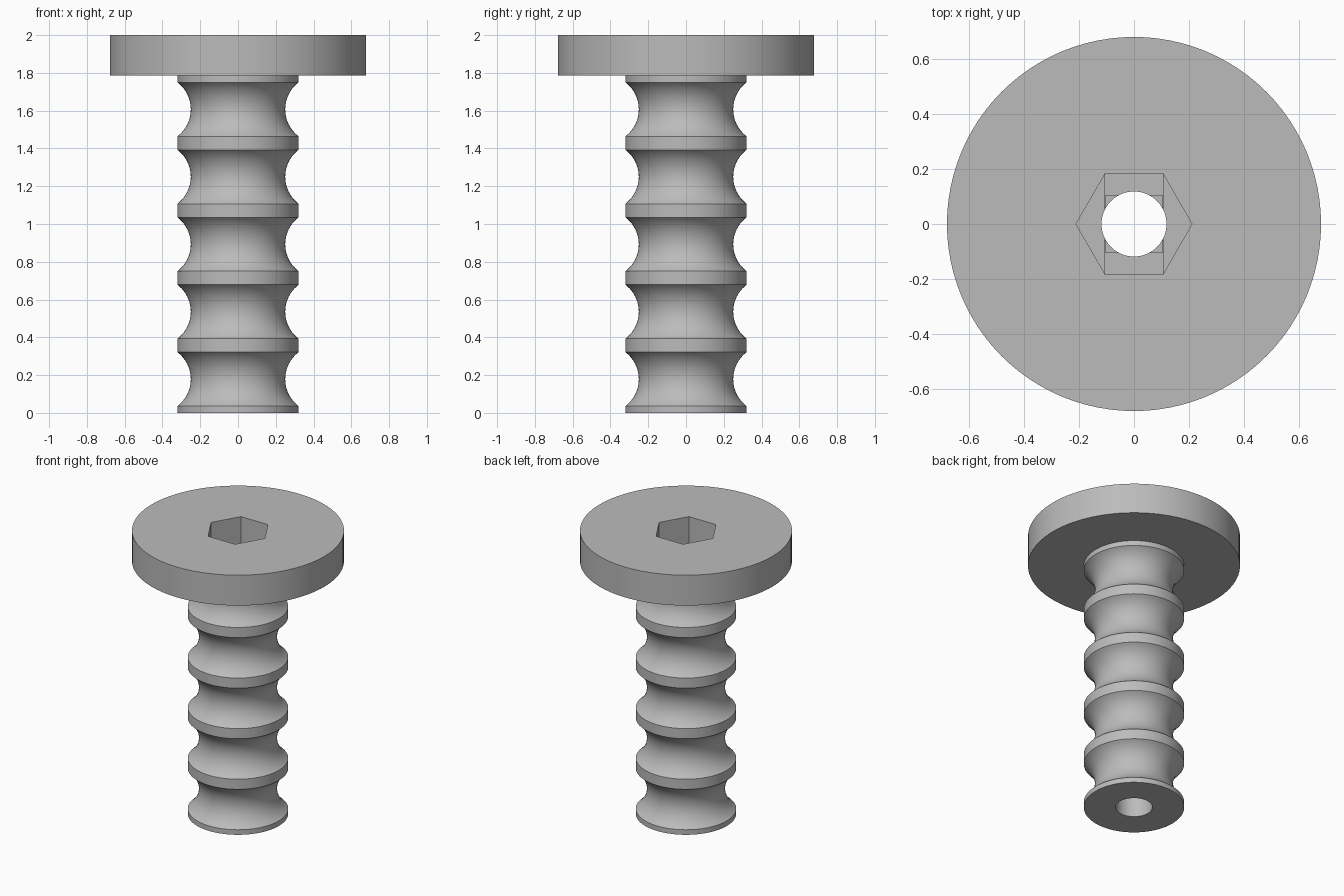
import bpy, bmesh, math
from mathutils import Matrix

cube = bpy.data.objects.get("Cube")
if cube:
    bpy.data.objects.remove(cube, do_unlink=True)

MM = 1 / 28                      # one design unit
HEAD_R, SHAFT_R, BORE_R = 19, 9, 3.3
SHAFT_TOP, TOP, PITCH = 50, 56, 10
GROOVE_R, GROOVE_AXIS = 5, 12
SOCKET_FLOOR, LAYER = 50.7, 0.3
HEX_FLAT = 5.1
HEX_POINT = HEX_FLAT / math.cos(math.pi / 6)

grey = bpy.data.materials.new("mid grey")
grey.use_nodes = True
colour = (0.5, 0.5, 0.5, 1)
grey.diffuse_color = colour
grey.node_tree.nodes["Principled BSDF"].inputs["Base Color"].default_value = colour


def add_object(name, bm):
    bmesh.ops.recalc_face_normals(bm, faces=bm.faces)
    mesh = bpy.data.meshes.new(name)
    bm.to_mesh(mesh)
    bm.free()
    mesh.materials.append(grey)
    obj = bpy.data.objects.new(name, mesh)
    bpy.context.collection.objects.link(obj)
    return obj


def lathe(name, profile, steps=96):
    """Revolve a closed (radius, height) outline about the z axis."""
    bm = bmesh.new()
    verts = [bm.verts.new((r * MM, 0, z * MM)) for r, z in profile]
    edges = [bm.edges.new((a, b)) for a, b in zip(verts, verts[1:] + verts[:1])]
    bmesh.ops.spin(bm, geom=verts + edges, cent=(0, 0, 0), axis=(0, 0, 1),
                   angle=math.tau, steps=steps, use_merge=True)
    bmesh.ops.remove_doubles(bm, verts=bm.verts, dist=1e-5)
    return add_object(name, bm)


def prism(name, outline, low, high):
    """Extrude a flat (x, y) outline between two heights."""
    bm = bmesh.new()
    base = bm.faces.new([bm.verts.new((x * MM, y * MM, low * MM)) for x, y in outline])
    side = bmesh.ops.extrude_face_region(bm, geom=[base])["geom"]
    bmesh.ops.translate(bm, vec=(0, 0, (high - low) * MM),
                        verts=[v for v in side if isinstance(v, bmesh.types.BMVert)])
    obj = add_object(name, bm)
    obj.hide_render = True
    return obj


def rectangle(x, y):
    return [(-x, -y), (x, -y), (x, y), (-x, y)]


# Shaft with rounded ring grooves, flat disc head and a through bore
profile = [(BORE_R, 0), (SHAFT_R, 0)]
spread = math.acos((GROOVE_AXIS - SHAFT_R) / GROOVE_R)
for groove in range(5):
    centre = PITCH * (groove + 0.5)
    for i in range(21):
        a = spread * (i / 10 - 1)
        profile.append((GROOVE_AXIS - GROOVE_R * math.cos(a), centre + GROOVE_R * math.sin(a)))
profile += [(SHAFT_R, SHAFT_TOP), (HEAD_R, SHAFT_TOP), (HEAD_R, TOP), (BORE_R, TOP)]
screw = lathe("grooved_screw", profile)

# Hexagonal socket, stepping through a slot and a square to the round bore
half = HEX_POINT / 2 - 0.02
hexagon = [(HEX_POINT * math.cos(k * math.pi / 3), HEX_POINT * math.sin(k * math.pi / 3))
           for k in range(6)]
cutters = [
    prism("hex_cutter", hexagon, SOCKET_FLOOR, TOP + 1),
    prism("slot_cutter", rectangle(half, HEX_FLAT - 0.02), SOCKET_FLOOR - LAYER, SOCKET_FLOOR + 1),
    prism("square_cutter", rectangle(half - 0.02, half - 0.02), SOCKET_FLOOR - 2 * LAYER, SOCKET_FLOOR + 0.5),
]
for cutter in cutters:
    cut = screw.modifiers.new(cutter.name, "BOOLEAN")
    cut.operation = "DIFFERENCE"
    cut.solver = "EXACT"
    cut.object = cutter

# Bake the socket into the mesh and drop the cutters
bpy.context.view_layer.update()
baked = bpy.data.meshes.new_from_object(screw.evaluated_get(bpy.context.evaluated_depsgraph_get()))
screw.modifiers.clear()
screw.data = baked
for cutter in cutters:
    bpy.data.objects.remove(cutter, do_unlink=True)

# Smooth curved walls, crisp rims
bpy.ops.object.select_all(action="DESELECT")
screw.select_set(True)
bpy.context.view_layer.objects.active = screw
bpy.ops.object.shade_smooth_by_angle(angle=math.radians(25))
